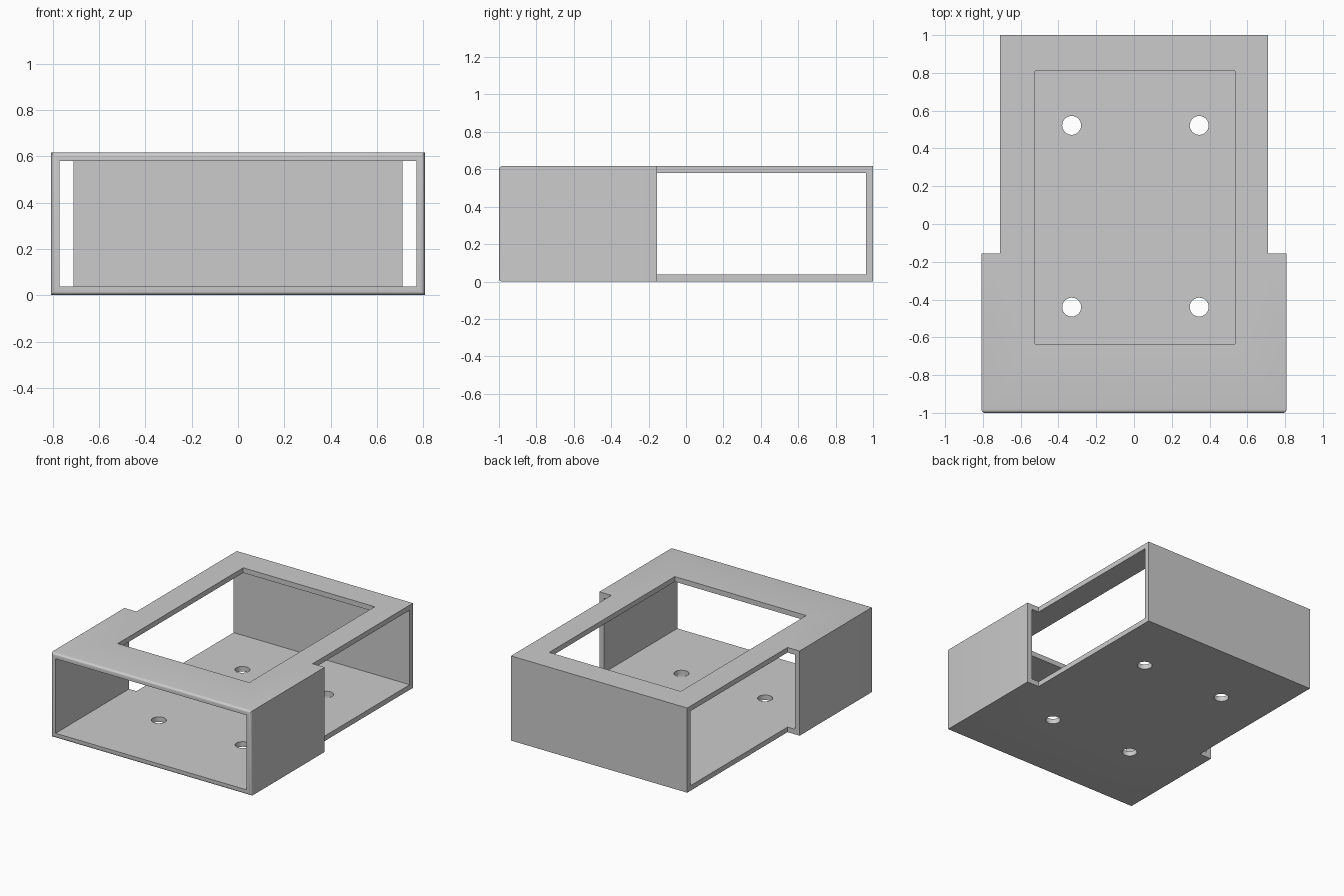
import bpy, bmesh, math
from mathutils import Matrix, Vector

if "Cube" in bpy.data.objects:
    bpy.data.objects.remove(bpy.data.objects["Cube"])

W, NECK, STEP, H = 0.807, 0.71, -0.155, 0.617   # half widths, shoulder y, height
WALL = 0.037


def make_object(name, bm):
    bmesh.ops.recalc_face_normals(bm, faces=bm.faces)
    mesh = bpy.data.meshes.new(name)
    bm.to_mesh(mesh)
    bm.free()
    ob = bpy.data.objects.new(name, mesh)
    bpy.context.collection.objects.link(ob)
    return ob


def box(name, lo, hi):
    bm = bmesh.new()
    lo, hi = Vector(lo), Vector(hi)
    bmesh.ops.create_cube(bm, size=1, matrix=Matrix.Translation((lo + hi) / 2)
                          @ Matrix.Diagonal((hi - lo).to_4d()))
    return make_object(name, bm)


def cut(target, cutter):
    cutter.hide_render = True
    mod = target.modifiers.new("cut", "BOOLEAN")
    mod.operation, mod.solver, mod.object = "DIFFERENCE", "EXACT", cutter
    bpy.context.view_layer.objects.active = target
    bpy.ops.object.modifier_apply(modifier=mod.name)
    bpy.data.objects.remove(cutter)


# Stepped outline, wide at the front and narrow behind, raised into a block
half = [(W, -1), (W, STEP), (NECK, STEP), (NECK, 1)]
outline = half + [(-x, y) for x, y in reversed(half)]
bm = bmesh.new()
base = bm.faces.new([bm.verts.new((x, y, 0)) for x, y in outline])
top = bmesh.ops.extrude_face_region(bm, geom=[base])["geom"]
bmesh.ops.translate(bm, vec=(0, 0, H),
                    verts=[v for v in top if isinstance(v, bmesh.types.BMVert)])
bmesh.ops.recalc_face_normals(bm, faces=bm.faces)

# Rounded outer rim around the front opening
rim = [e for e in bm.edges if all(v.co.y < -0.99 for v in e.verts)]
bmesh.ops.bevel(bm, geom=rim, offset=0.018, segments=5, profile=0.5, affect="EDGES")
case = make_object("enclosure", bm)

# Cavity: wider than the rear section, so it also opens the rear sides
cut(case, box("cavity_cutter", (-W + WALL, -1.2, WALL), (W - WALL, 1 - WALL, H - WALL)))

# Window in the top plate
cut(case, box("window_cutter", (-0.525, -0.635, 0.4), (0.535, 0.81, 0.8)))

# Four mounting holes in the floor
bm = bmesh.new()
for x in (-0.33, 0.345):
    for y in (-0.44, 0.522):
        bmesh.ops.create_cone(bm, cap_ends=True, segments=40, radius1=0.05, radius2=0.05,
                              depth=0.3, matrix=Matrix.Translation((x, y, 0)))
cut(case, make_object("hole_cutter", bm))

# Smooth the rim and holes, keep the corners sharp
bpy.ops.object.select_all(action="DESELECT")
case.select_set(True)
bpy.context.view_layer.objects.active = case
bpy.ops.object.shade_smooth_by_angle(angle=math.radians(30))
